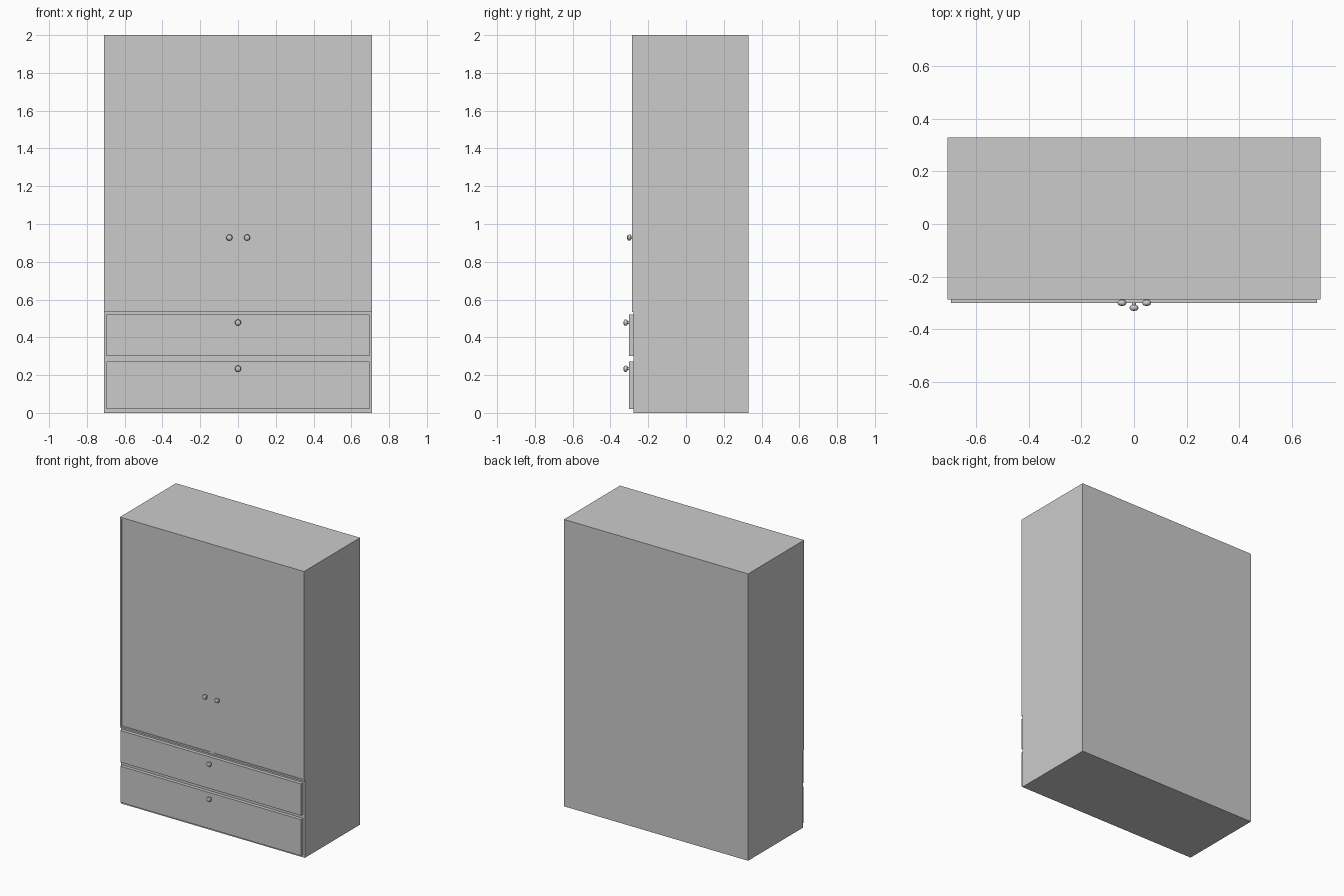
import bpy, bmesh, math
from mathutils import Matrix

if "Cube" in bpy.data.objects:
    bpy.data.objects.remove(bpy.data.objects["Cube"])

W, BACK = 0.71, 0.33
UPPER_Y, LOWER_Y = -0.287, -0.277      # front planes of the upper and lower carcass
DOOR_Y, DRAWER_Y = -0.282, -0.301      # front planes of doors and drawers
STEP_Z = 0.535


def finish(name, bm):
    bmesh.ops.recalc_face_normals(bm, faces=bm.faces)
    me = bpy.data.meshes.new(name)
    bm.to_mesh(me)
    bm.free()
    ob = bpy.data.objects.new(name, me)
    bpy.context.collection.objects.link(ob)
    return ob


def box(name, x0, x1, y0, y1, z0, z1):
    bm = bmesh.new()
    m = (Matrix.Translation(((x0 + x1) / 2, (y0 + y1) / 2, (z0 + z1) / 2))
         @ Matrix.Diagonal((x1 - x0, y1 - y0, z1 - z0, 1)))
    bmesh.ops.create_cube(bm, size=1, matrix=m)
    return finish(name, bm)


def knob(name, x, y, z):
    # Turned knob: (radius, distance out from the panel)
    profile = [(0.0, -0.003), (0.008, -0.003), (0.008, 0.008), (0.013, 0.010), (0.0165, 0.015),
               (0.0165, 0.020), (0.014, 0.026), (0.008, 0.029), (0.0, 0.030)]
    bm = bmesh.new()
    vs = [bm.verts.new((x + r, y - d, z)) for r, d in profile]
    es = [bm.edges.new(p) for p in zip(vs, vs[1:])]
    bmesh.ops.spin(bm, geom=vs + es, cent=(x, y, z), axis=(0, 1, 0),
                   angle=2 * math.pi, steps=20)
    bmesh.ops.remove_doubles(bm, verts=bm.verts, dist=0.0001)
    ob = finish(name, bm)
    bpy.ops.object.select_all(action='DESELECT')
    ob.select_set(True)
    bpy.context.view_layer.objects.active = ob
    bpy.ops.object.shade_smooth_by_angle(angle=math.radians(40))
    return ob


# Carcass: stepped side profile extruded across the width
bm = bmesh.new()
side = [(BACK, 0), (BACK, 2), (UPPER_Y, 2), (UPPER_Y, STEP_Z), (LOWER_Y, STEP_Z), (LOWER_Y, 0)]
face = bm.faces.new([bm.verts.new((-W, y, z)) for y, z in side])
ext = bmesh.ops.extrude_face_region(bm, geom=[face])
bmesh.ops.translate(bm, vec=(2 * W, 0, 0),
                    verts=[v for v in ext['geom'] if isinstance(v, bmesh.types.BMVert)])
carcass = finish("carcass", bm)

# Doors: recesses cut in the carcass, each filled by a slightly sunken panel
for label, x0, x1, kx in (("left", -0.698, -0.014, -0.046), ("right", 0.014, 0.698, 0.048)):
    cutter = box("recess_cutter", x0, x1, -0.40, -0.27, 0.547, 1.99)
    cutter.hide_render = True
    mod = carcass.modifiers.new("recess", 'BOOLEAN')
    mod.operation, mod.solver, mod.object = 'DIFFERENCE', 'EXACT', cutter
    bpy.context.view_layer.objects.active = carcass
    bpy.ops.object.modifier_apply(modifier=mod.name)
    bpy.data.objects.remove(cutter)
    box(label + "_door", x0, x1, DOOR_Y, -0.27, 0.547, 1.99)
    knob(label + "_door_knob", kx, DOOR_Y, 0.928)

# Drawers: proud fronts with one central knob each
for label, z0, z1, kz in (("lower", 0.02, 0.272, 0.234), ("upper", 0.30, 0.521, 0.478)):
    box(label + "_drawer", -0.697, 0.697, DRAWER_Y, LOWER_Y, z0, z1)
    knob(label + "_drawer_knob", 0, DRAWER_Y, kz)
